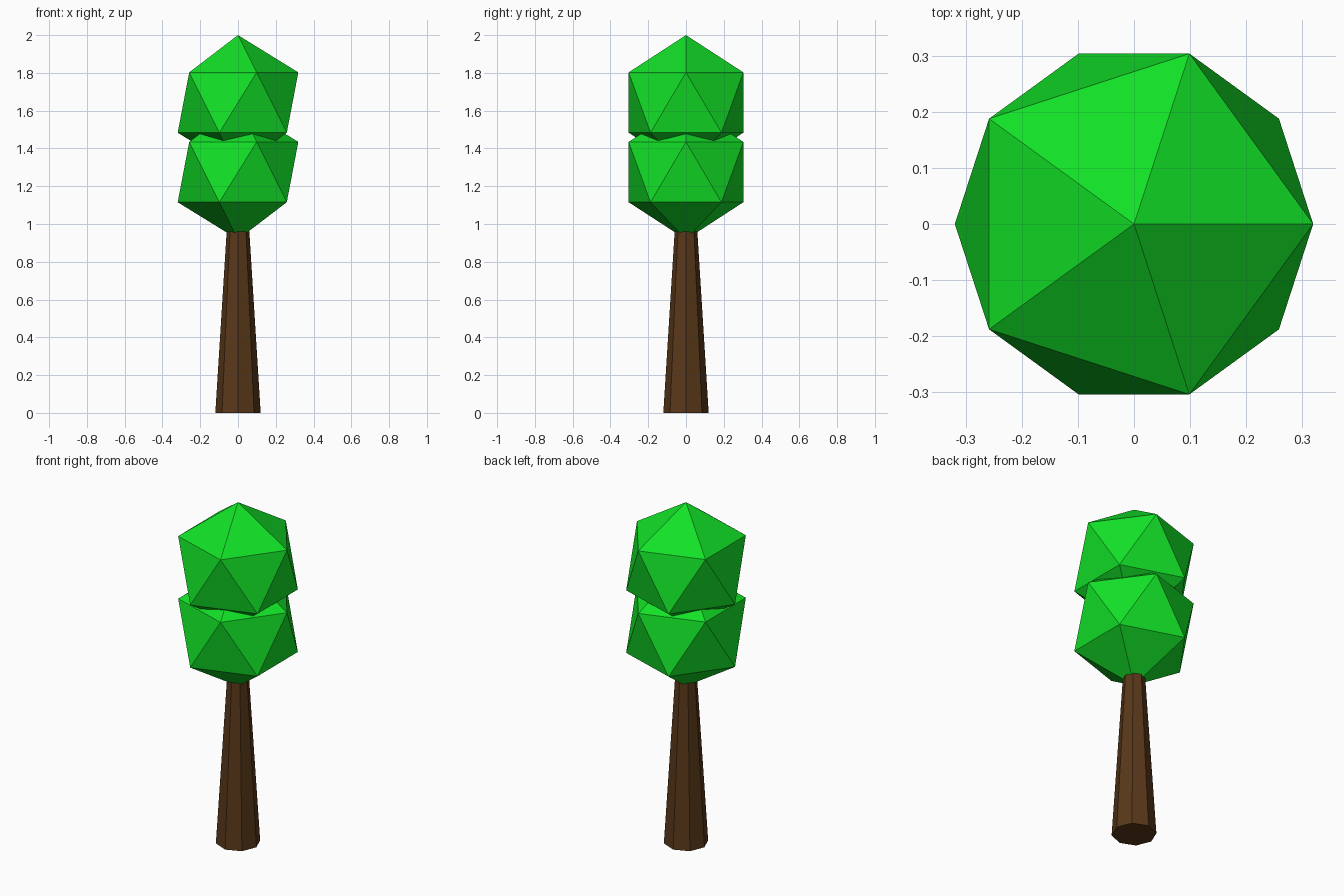
import bpy

if "Cube" in bpy.data.objects:
    bpy.data.objects.remove(bpy.data.objects["Cube"])


def material(name, color):
    mat = bpy.data.materials.new(name)
    mat.diffuse_color = (*color, 1)
    mat.use_nodes = True
    mat.node_tree.nodes["Principled BSDF"].inputs["Base Color"].default_value = mat.diffuse_color
    return mat


bark = material("bark", (0.10, 0.04, 0.01))
leaf = material("leaf", (0.006, 0.75, 0.02))

# Tapered eight-sided trunk, its top buried in the lower foliage
HEIGHT = 0.96
bpy.ops.mesh.primitive_cone_add(vertices=8, radius1=0.12, radius2=0.06,
                                depth=HEIGHT, location=(0, 0, HEIGHT / 2))
trunk = bpy.context.object
trunk.name = "trunk"
trunk.data.materials.append(bark)

# Two overlapping faceted foliage balls
RADIUS = 0.357
for name, z in (("lower_foliage", 1.275), ("upper_foliage", 2 - RADIUS)):
    bpy.ops.mesh.primitive_ico_sphere_add(subdivisions=1, radius=RADIUS,
                                          location=(0, 0, z))
    ball = bpy.context.object
    ball.name = name
    ball.data.materials.append(leaf)
